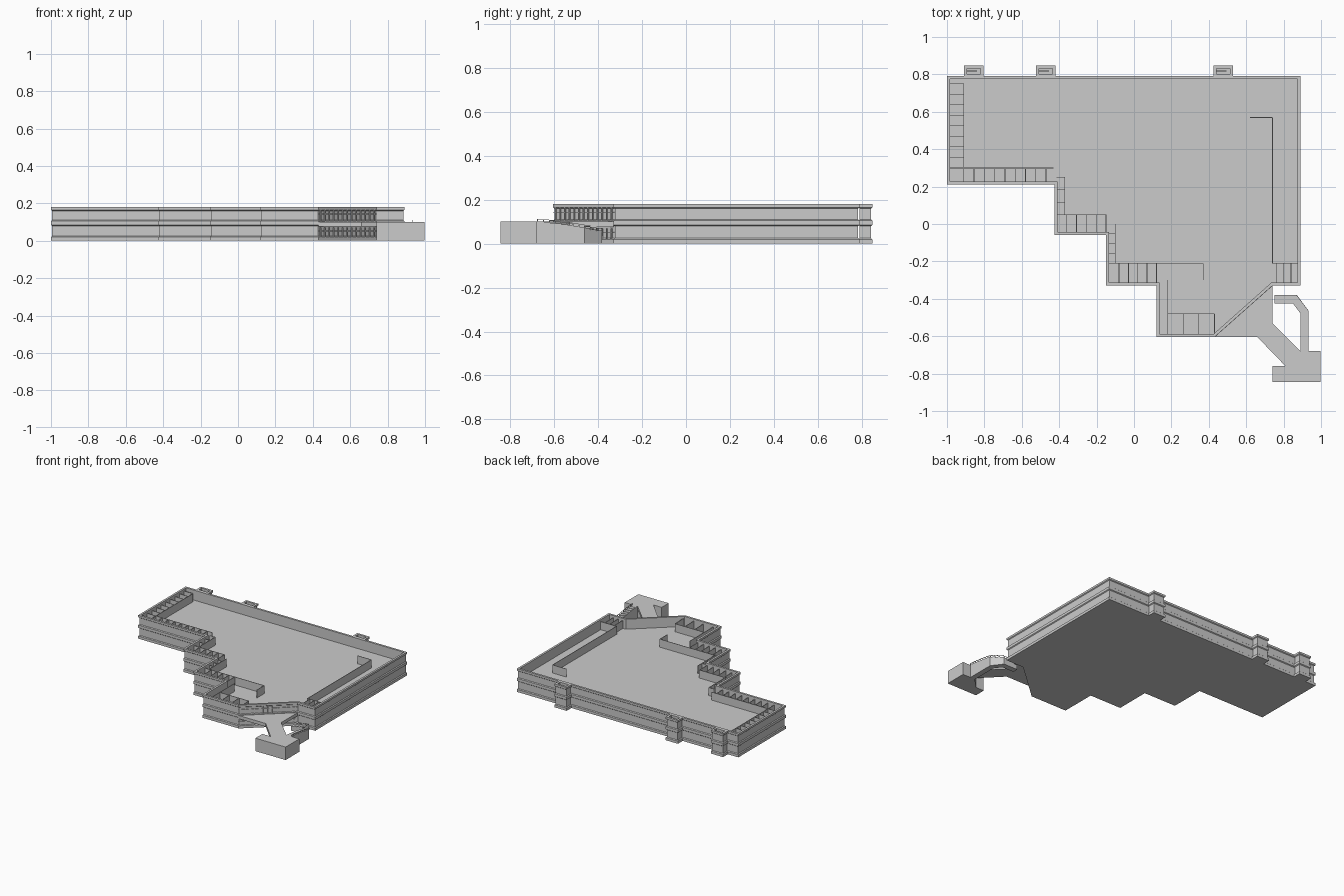
import bpy, bmesh, math
from mathutils import Vector

if "Cube" in bpy.data.objects:
    bpy.data.objects.remove(bpy.data.objects["Cube"])


def finish(bm, name):
    bmesh.ops.recalc_face_normals(bm, faces=bm.faces)
    me = bpy.data.meshes.new(name)
    bm.to_mesh(me)
    bm.free()
    ob = bpy.data.objects.new(name, me)
    bpy.context.collection.objects.link(ob)
    return ob


def inset(poly, d):
    """Mitred inward offset of a counter-clockwise outline."""
    out, n = [], len(poly)
    for i in range(n):
        p = Vector(poly[i])
        a = (p - Vector(poly[i - 1])).normalized()
        b = (Vector(poly[(i + 1) % n]) - p).normalized()
        na, nb = Vector((-a.y, a.x)), Vector((-b.y, b.x))
        out.append(p + (na + nb) * d / (1 + na.dot(nb)))
    return out


def shell(name, poly, profile):
    """Sweep an (inset, z) wall profile round an outline, closing both ends."""
    bm = bmesh.new()
    rings = [[bm.verts.new((p.x, p.y, z)) for p in inset(poly, d)] for d, z in profile]
    n = len(poly)
    for r, s in zip(rings, rings[1:]):
        for i in range(n):
            j = (i + 1) % n
            bm.faces.new((r[i], r[j], s[j], s[i]))
    bm.faces.new(rings[0][::-1])
    bm.faces.new(rings[-1])
    return finish(bm, name)


def prism(bm, poly, z0, z1):
    lo = [bm.verts.new((p[0], p[1], z0)) for p in poly]
    hi = [bm.verts.new((p[0], p[1], z1)) for p in poly]
    bm.faces.new(lo[::-1])
    bm.faces.new(hi)
    for i in range(len(poly)):
        j = (i + 1) % len(poly)
        bm.faces.new((lo[i], lo[j], hi[j], hi[i]))


def wall(bm, a, b, z0, z1, t=0.004):
    a, b = Vector(a), Vector(b)
    d = (b - a).normalized() * t / 2
    n = Vector((-d.y, d.x))
    prism(bm, [a - n, b - n, b + n, a + n], z0, z1)


FLOOR = 0.103
WALL = [(0, 0), (0, .02), (.006, .025), (.006, .08), (0, .085), (0, .105),
        (.006, .11), (.006, .16), (0, .165), (0, .18), (.016, .18), (.016, FLOOR)]

# Main two-storey building with stepped plan and open upper floor
plan = [(-1, .79), (-1, .21), (-.425, .21), (-.425, -.06), (-.15, -.06), (-.15, -.33),
        (.12, -.33), (.12, -.605), (.43, -.605), (.74, -.33), (.89, -.33), (.89, .79)]
shell("building_shell", plan, WALL)

# Three small stair turrets along the back
for i, x in enumerate((-.91, -.525, .425)):
    x1 = x + .105
    shell(f"back_turret_{i + 1}", [(x, .785), (x1, .785), (x1, .848), (x, .848)], WALL)
    bm = bmesh.new()
    wall(bm, (x + .016, .818), (x + .07, .818), FLOOR, .165)
    finish(bm, f"turret_divider_{i + 1}")

# Corridor walls of the upper floor
bm = bmesh.new()
for a, b in [((-.91, .30), (-.91, .75)), ((-.91, .30), (-.43, .30)),
             ((-.37, .05), (-.37, .25)), ((-.37, .05), (-.15, .05)),
             ((-.10, -.21), (-.10, 0)), ((-.10, -.21), (.23, -.21)),
             ((.18, -.59), (.18, -.30)), ((.18, -.48), (.43, -.48)),
             ((.37, -.30), (.37, -.21)), ((.23, -.21), (.37, -.21)),
             ((.74, -.21), (.74, .57)), ((.62, .57), (.74, .57)),
             ((.74, -.21), (.88, -.21))]:
    wall(bm, a, b, FLOOR, .165)
finish(bm, "corridor_walls")

# Rows of room partitions between corridor and facade
bm = bmesh.new()
for x0, x1, y0, y1, count in [(-.91, -.47, .22, .30, 9), (-.36, -.15, -.05, .05, 5),
                              (-.08, .12, -.32, -.21, 5), (.18, .43, -.595, -.48, 4),
                              (.76, .84, -.32, -.21, 3)]:
    for i in range(count):
        x = x0 + (x1 - x0) * i / (count - 1)
        wall(bm, (x, y0), (x, y1), FLOOR, .165)
for x0, x1, y0, y1, count in [(-.99, -.91, .30, .75, 9), (-.415, -.37, .05, .25, 4),
                              (-.14, -.10, -.21, -.05, 4)]:
    for i in range(count):
        y = y0 + (y1 - y0) * i / (count - 1)
        wall(bm, (x0, y), (x1, y), FLOOR, .165)
finish(bm, "room_partitions")

# Window bars on the angled entrance front, both storeys
bm = bmesh.new()
a, b = Vector((.43, -.605)), Vector((.74, -.33))
d = (b - a).normalized()
n = Vector((-d.y, d.x))
for z0, z1 in ((.02, .07), (.105, .165)):
    for i in range(13):
        p = a.lerp(b, (i + .5) / 13) + n * .001
        wall(bm, p - d * .003, p + d * .003, z0, z1, .006)
    zm = z0 + .6 * (z1 - z0)
    wall(bm, a + n * .002, b + n * .002, zm, zm + .004, .006)
finish(bm, "entrance_window_bars")

# Raised terrace, bridge and landing block
bm = bmesh.new()
prism(bm, [(.43, -.605), (.66, -.605), (.74, -.53), (.74, -.33)], .075, .1)
finish(bm, "entrance_terrace")
bm = bmesh.new()
prism(bm, [(.66, -.605), (.81, -.76), (.89, -.68), (.74, -.53)], .075, .1)
finish(bm, "entrance_bridge")
bm = bmesh.new()
prism(bm, [(.74, -.845), (.998, -.845), (.998, -.678), (.89, -.678), (.81, -.76), (.74, -.76)], 0, .1)
finish(bm, "landing_block")

# Stair that descends from the landing and turns towards the building
path = [Vector(p) for p in ((.91, -.678), (.91, -.47), (.86, -.403), (.75, -.403))]
lengths = [(q - p).length for p, q in zip(path, path[1:])]
total = sum(lengths)
# mitred left and right edges of the walkway
left, right = [], []
for i, p in enumerate(path):
    u = (path[i] - path[i - 1]).normalized() if i else (path[1] - p).normalized()
    v = (path[i + 1] - p).normalized() if i < len(path) - 1 else u
    nu, nv = Vector((-u.y, u.x)), Vector((-v.y, v.x))
    m = (nu + nv) * .021 / (1 + nu.dot(nv))
    left.append(p + m)
    right.append(p - m)
bm, rail = bmesh.new(), bmesh.new()
run = 0
for k, ln in enumerate(lengths):
    steps = max(3, round(ln / .025))
    for s in range(steps):
        t0, t1 = s / steps, (s + 1) / steps
        f = (run + ln * t0) / total
        z = .1 - .07 * f ** 1.3
        q = [left[k].lerp(left[k + 1], t0), right[k].lerp(right[k + 1], t0),
             right[k].lerp(right[k + 1], t1), left[k].lerp(left[k + 1], t1)]
        prism(bm, q, 0, z)
        wall(rail, q[1], q[2], z + .009, z + .012, .003)
        wall(rail, q[1], q[1].lerp(q[2], .15), z - .002, z + .01, .003)
    run += ln
finish(bm, "outside_stair")
finish(rail, "stair_handrail")
